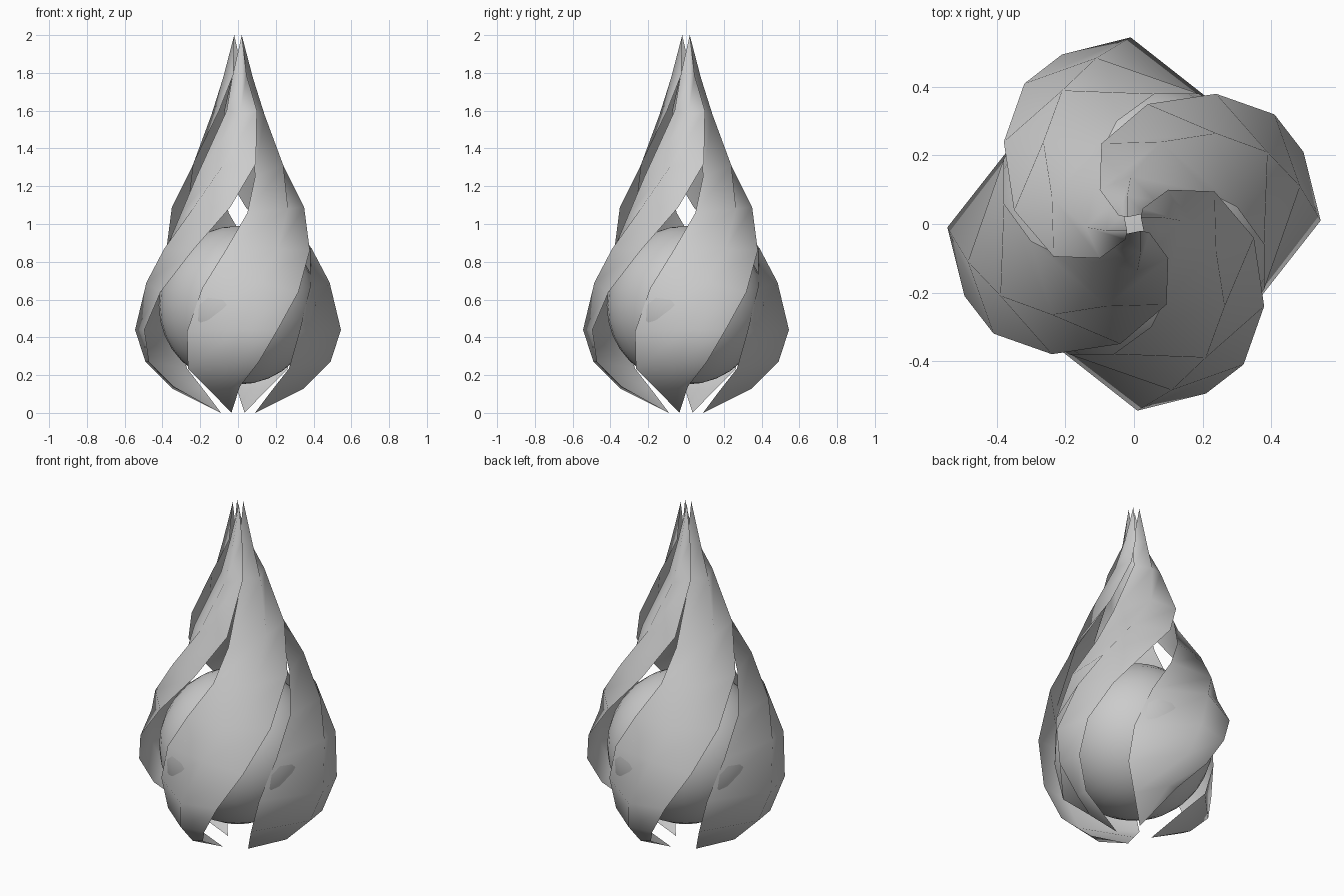
import bpy, bmesh, math
from mathutils import Matrix, Vector

if "Cube" in bpy.data.objects:
    bpy.data.objects.remove(bpy.data.objects["Cube"])

# one petal: tip, rows of (leading edge, middle, trailing edge), foot
TIP = (0.02, 0.02, 2.0)
FOOT = (-0.035, -0.09, 0.0)
ROWS = [
    ((0.025, 0.045, 1.79), (0.08, 0.02, 1.77), (0.03, -0.03, 1.78)),
    ((0.10, 0.10, 1.60), (0.14, 0.01, 1.58), (0.07, -0.06, 1.60)),
    ((0.235, 0.095, 1.32), (0.24, -0.08, 1.31), (0.09, -0.22, 1.25)),
    ((0.35, -0.04, 1.09), (0.265, -0.24, 1.08), (0.05, -0.30, 1.06)),
    ((0.38, -0.24, 0.86), (0.21, -0.39, 0.87), (-0.06, -0.38, 0.87)),
    ((0.32, -0.41, 0.64), (0.11, -0.485, 0.69), (-0.19, -0.38, 0.66)),
    ((0.21, -0.495, 0.44), (0.01, -0.545, 0.44), (-0.27, -0.325, 0.43)),
    ((0.11, -0.47, 0.27), (-0.03, -0.49, 0.27), (-0.265, -0.27, 0.235)),
    ((0.01, -0.34, 0.14), (-0.05, -0.35, 0.13), (-0.15, -0.18, 0.12)),
]


def petal(name, angle):
    bm = bmesh.new()
    tip, foot = bm.verts.new(TIP), bm.verts.new(FOOT)
    rows = [[bm.verts.new(p) for p in r] for r in ROWS]
    for i in range(2):
        bm.faces.new((tip, rows[0][i + 1], rows[0][i]))
        bm.faces.new((foot, rows[-1][i], rows[-1][i + 1]))
        for a, b in zip(rows, rows[1:]):
            bm.faces.new((a[i], a[i + 1], b[i + 1], b[i]))
    for f in bm.faces:
        f.smooth = True
    bm.transform(Matrix.Rotation(angle, 4, 'Z'))
    bm.normal_update()
    # normals point away from the bud
    if sum(f.normal.dot(f.calc_center_median() - Vector((0, 0, 0.6))) for f in bm.faces) < 0:
        bmesh.ops.reverse_faces(bm, faces=bm.faces[:])
    me = bpy.data.meshes.new(name)
    bm.to_mesh(me)
    bm.free()
    bpy.context.collection.objects.link(bpy.data.objects.new(name, me))


# four twisted petals
for k in range(4):
    petal(f"petal_{k + 1}", k * math.pi / 2)

# round core
bpy.ops.mesh.primitive_uv_sphere_add(segments=32, ring_count=16, radius=0.42, location=(0, 0, 0.57))
core = bpy.context.object
core.name = "round_core"
bpy.ops.object.shade_smooth()
